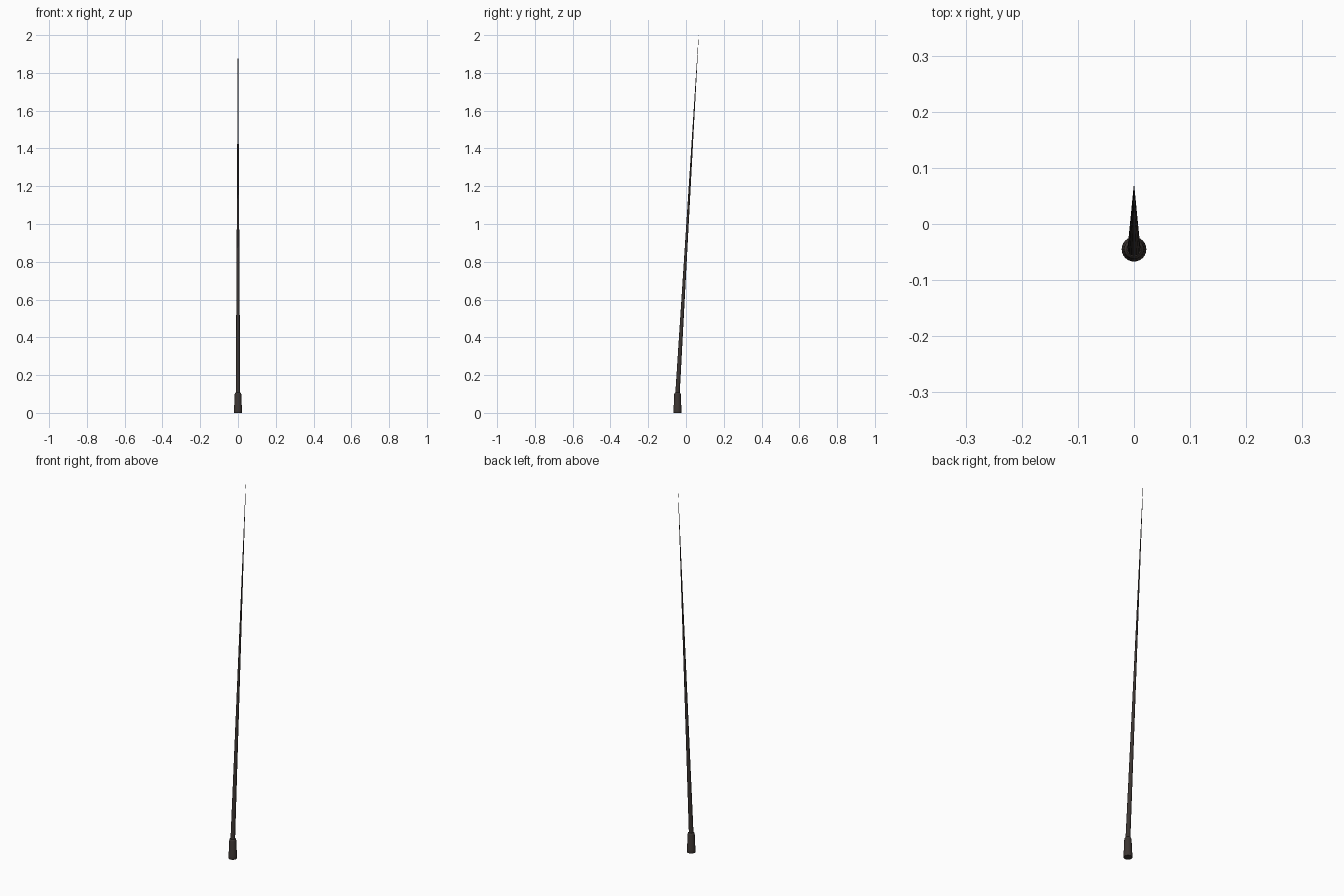
import bpy, bmesh, math
from mathutils import Vector

if "Cube" in bpy.data.objects:
    bpy.data.objects.remove(bpy.data.objects["Cube"])

dark = bpy.data.materials.new("dark_rubber")
dark.diffuse_color = (0.045, 0.036, 0.032, 1)
dark.use_nodes = True
dark.node_tree.nodes["Principled BSDF"].inputs["Base Color"].default_value = dark.diffuse_color


def lathe(name, stations, sides=16):
    """Loft circular rings given as (y, z, radius), with capped ends."""
    bm = bmesh.new()
    rings = []
    for y, z, r in stations:
        rings.append([bm.verts.new(Vector((r * math.cos(a), y + r * math.sin(a), z)))
                      for a in (2 * math.pi * i / sides for i in range(sides))])
    for low, high in zip(rings, rings[1:]):
        for i in range(sides):
            j = (i + 1) % sides
            bm.faces.new((low[i], low[j], high[j], high[i]))
    bm.faces.new(rings[0][::-1])
    bm.faces.new(rings[-1])
    mesh = bpy.data.meshes.new(name)
    bm.to_mesh(mesh)
    bm.free()
    mesh.materials.append(dark)
    obj = bpy.data.objects.new(name, mesh)
    bpy.context.collection.objects.link(obj)
    bpy.ops.object.select_all(action='DESELECT')
    obj.select_set(True)
    bpy.context.view_layer.objects.active = obj
    bpy.ops.object.shade_smooth_by_angle(angle=math.radians(35))
    return obj


# Upright grip cap with a flared foot and rounded shoulder
BASE_Y = -0.045
lathe("base_grip", [(BASE_Y, z, r) for z, r in (
    (0, 0.021), (0.004, 0.022), (0.018, 0.022), (0.026, 0.0205),
    (0.098, 0.0175), (0.104, 0.016), (0.107, 0.013))], 24)

# Long leaning rod, tapering to a fine tip
lathe("tapered_rod", [(-0.048, 0.05, 0.0120), (0.067, 2.0, 0.0006)], 16)
